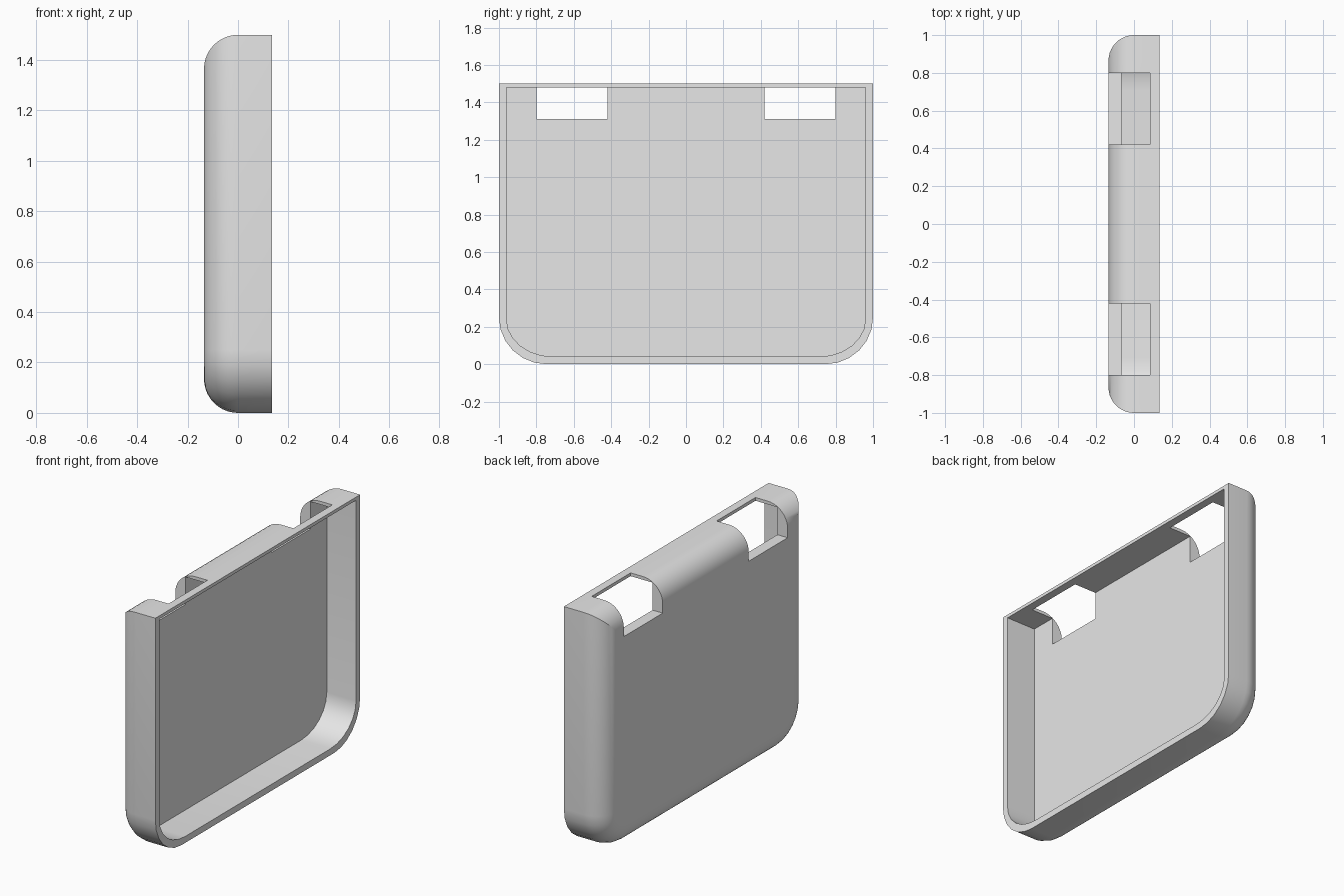
import bpy, bmesh
from math import sin, cos, pi, radians

if "Cube" in bpy.data.objects:
    bpy.data.objects.remove(bpy.data.objects["Cube"], do_unlink=True)

grey = bpy.data.materials.new("light_grey")
grey.use_nodes = True
grey.diffuse_color = (0.8, 0.8, 0.8, 1)
grey.node_tree.nodes["Principled BSDF"].inputs["Base Color"].default_value = (0.8, 0.8, 0.8, 1)

HALF = 0.135      # half depth, also the rounding of the back edge
ARC = 6           # segments in each lower corner
ROUND = 10        # segments in the back edge rounding


def outline(half_width, bottom, top, ry, rz):
    """Tray outline in y, z: rounded lower corners, square upper corners."""
    left = [(-half_width + ry - ry * cos(a), bottom + rz - rz * sin(a))
            for a in (pi / 2 * i / ARC for i in range(ARC + 1))]
    right = [(-y, z) for y, z in reversed(left)]
    return [(-half_width, top)] + left + right + [(half_width, top)]


def outer(d):
    return outline(1 - d, d, 1.5 - d, 0.255 - d, 0.25 - d)


# Tray: back face, rounded edge, side wall, rim, cavity wall, cavity floor
sections = []
for i in range(ROUND + 1):
    a = pi / 2 * i / ROUND
    sections.append((-HALF * sin(pi / 2 - a), outer(HALF * (1 - sin(a)))))
inner = outline(0.96, 0.04, 1.48, 0.25, 0.2)
sections += [(HALF, outer(0)), (HALF, inner), (-0.065, inner)]

bm = bmesh.new()
rings = [[bm.verts.new((x, y, z)) for y, z in pts] for x, pts in sections]
for r, s in zip(rings, rings[1:]):
    for i in range(len(r)):
        j = (i + 1) % len(r)
        bm.faces.new((r[i], r[j], s[j], s[i]))
bm.faces.new(rings[0])
bm.faces.new(rings[-1])
bmesh.ops.recalc_face_normals(bm, faces=bm.faces)
mesh = bpy.data.meshes.new("tray_shell")
bm.to_mesh(mesh)
bm.free()
mesh.materials.append(grey)
tray = bpy.data.objects.new("tray_shell", mesh)
bpy.context.collection.objects.link(tray)
bpy.context.view_layer.objects.active = tray

# Two notches through the upper back edge
for side in (-1, 1):
    bpy.ops.mesh.primitive_cube_add(size=1, location=(-0.0575, side * 0.61, 1.455))
    cutter = bpy.context.object
    cutter.name = "notch_cutter"
    cutter.scale = (0.285, 0.38, 0.29)
    cutter.hide_render = True
    cutter.data.materials.append(grey)
    bpy.context.view_layer.update()
    cut = tray.modifiers.new("notch", "BOOLEAN")
    cut.operation = "DIFFERENCE"
    cut.solver = "EXACT"
    cut.object = cutter
    bpy.context.view_layer.objects.active = tray
    bpy.ops.object.modifier_apply(modifier=cut.name)
    bpy.data.objects.remove(cutter, do_unlink=True)

bpy.ops.object.select_all(action="DESELECT")
tray.select_set(True)
bpy.context.view_layer.objects.active = tray
bpy.ops.object.shade_smooth_by_angle(angle=radians(30))
